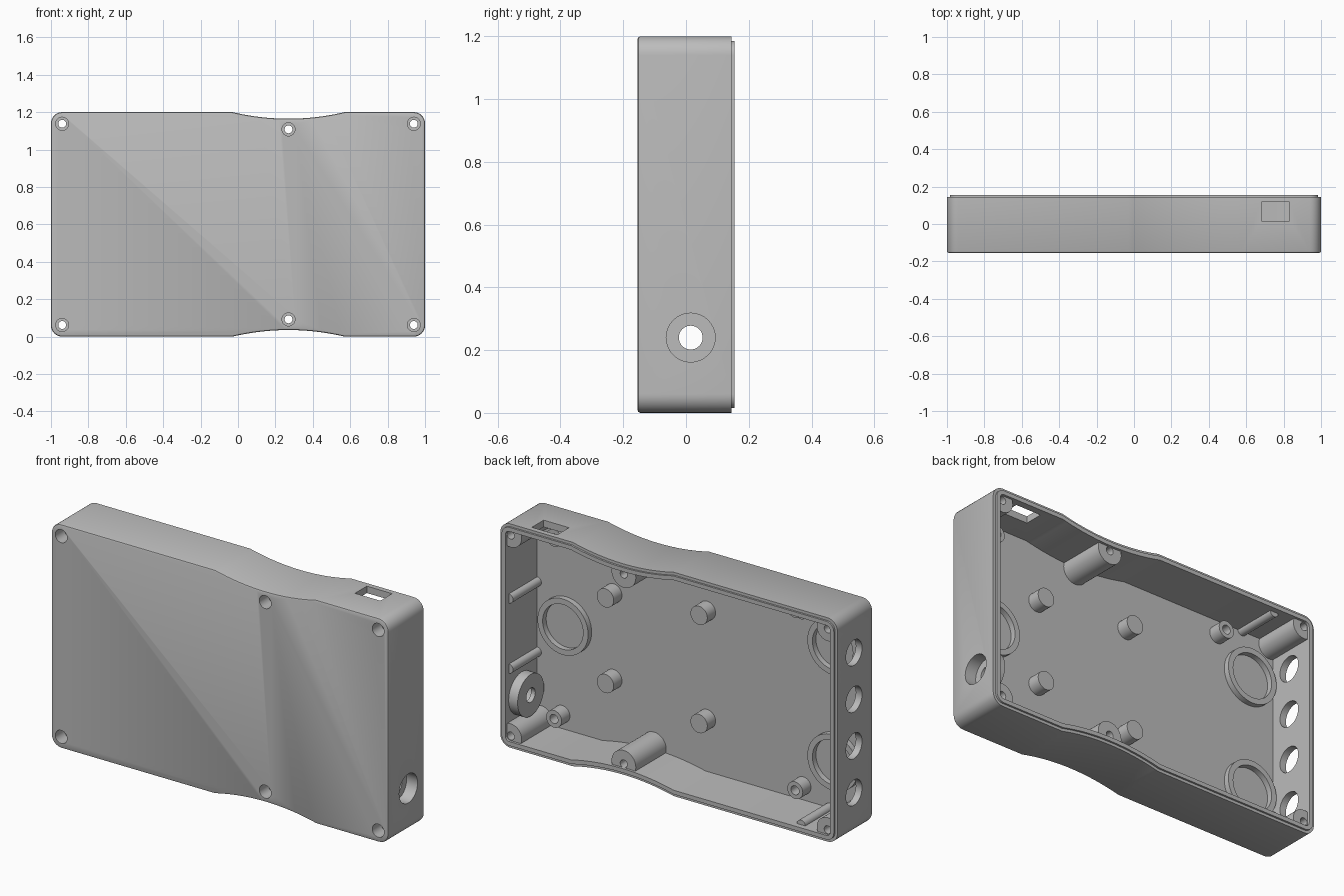
import bpy, bmesh, math
from mathutils import Matrix, Vector

cube = bpy.data.objects.get("Cube")
if cube:
    bpy.data.objects.remove(cube)

grey = bpy.data.materials.new("plain_grey")
grey.use_nodes = True
COLOR = (0.5, 0.5, 0.5, 1)
grey.diffuse_color = COLOR
grey.node_tree.nodes["Principled BSDF"].inputs["Base Color"].default_value = COLOR

FRONT, FLOOR, SHOULDER, BACK = -0.155, -0.115, 0.145, 0.155
HEIGHT, WALL, WAIST_X, SAG, ARC_R = 1.2, 0.037, 0.27, 0.035, 1.3


def finish(bm, name):
    bmesh.ops.recalc_face_normals(bm, faces=bm.faces)
    mesh = bpy.data.meshes.new(name)
    bm.to_mesh(mesh)
    bm.free()
    mesh.materials.append(grey)
    obj = bpy.data.objects.new(name, mesh)
    bpy.context.collection.objects.link(obj)
    return obj


def smooth(obj):
    bpy.ops.object.select_all(action='DESELECT')
    obj.select_set(True)
    bpy.context.view_layer.objects.active = obj
    bpy.ops.object.shade_smooth_by_angle(angle=math.radians(30))


def combine(target, tool, operation):
    # Apply a boolean and throw the tool away
    mod = target.modifiers.new("cut", 'BOOLEAN')
    mod.operation, mod.solver, mod.object = operation, 'EXACT', tool
    bpy.ops.object.select_all(action='DESELECT')
    bpy.context.view_layer.objects.active = target
    target.select_set(True)
    bpy.ops.object.modifier_apply(modifier=mod.name)
    bpy.data.objects.remove(tool)


def outline(inset):
    # Lower half, left to right, then mirrored for the upper half
    radius = max(0.06 - inset, 0.02)
    edge = 1 - inset

    def corner(side):
        pts = []
        for i in range(9):
            a = math.pi / 2 * i / 8
            pts.append((side * (edge - radius + radius * math.cos(a)),
                        inset + radius - radius * math.sin(a)))
        return pts

    arc_r, centre = ARC_R + inset, SAG - ARC_R
    half = math.sqrt(arc_r ** 2 - (inset - centre) ** 2)
    waist = []
    for i in range(25):
        dx = half * (i / 12 - 1)
        waist.append((WAIST_X + dx, centre + math.sqrt(arc_r ** 2 - dx * dx) + (SAG + inset - centre - arc_r)))
    low = corner(-1) + waist + corner(1)[::-1]
    return low + [(x, HEIGHT - z) for x, z in reversed(low)]


def slab(name, inset, y0, y1, bevel=0):
    bm = bmesh.new()
    face = bm.faces.new([bm.verts.new((x, y0, z)) for x, z in outline(inset)])
    rim = list(face.edges)
    out = bmesh.ops.extrude_face_region(bm, geom=[face], use_keep_orig=True)
    verts = [v for v in out["geom"] if isinstance(v, bmesh.types.BMVert)]
    bmesh.ops.translate(bm, verts=verts, vec=(0, y1 - y0, 0))
    bmesh.ops.recalc_face_normals(bm, faces=bm.faces)
    if bevel:
        bmesh.ops.bevel(bm, geom=rim, offset=bevel, segments=2, affect='EDGES', profile=0.5)
    return finish(bm, name)


def lathe(name, profile, place, along_x=False, closed=False, steps=32):
    # Spin (radius, depth) points about the y axis, or the x axis
    bm = bmesh.new()
    verts = [bm.verts.new((r, d, 0)) for r, d in profile]
    pairs = list(zip(verts, verts[1:])) + ([(verts[-1], verts[0])] if closed else [])
    edges = [bm.edges.new(p) for p in pairs]
    bmesh.ops.spin(bm, geom=verts + edges, axis=(0, 1, 0), cent=(0, 0, 0),
                   angle=math.tau, steps=steps)
    bmesh.ops.remove_doubles(bm, verts=bm.verts, dist=1e-5)
    turn = Matrix.Rotation(-math.pi / 2 if along_x else 0, 4, 'Z')
    bmesh.ops.transform(bm, matrix=Matrix.Translation(Vector(place)) @ turn, verts=bm.verts)
    return finish(bm, name)


def rod(name, radius, d0, d1, place, along_x=False):
    return lathe(name, [(0, d0), (radius, d0), (radius, d1), (0, d1)], place, along_x)


def box(name, centre, size):
    bm = bmesh.new()
    bmesh.ops.create_cube(bm, size=1)
    bmesh.ops.transform(bm, matrix=Matrix.Translation(Vector(centre)) @ Matrix.Diagonal((*size, 1)),
                        verts=bm.verts)
    return finish(bm, name)


# Case body with a stepped lip at the open back
case = slab("case", 0, FRONT, SHOULDER, bevel=0.01)
combine(case, slab("lip", 0.015, 0, BACK), 'UNION')

# Cavity, leaving screw posts and wall ribs standing
corners = [(x, z) for x in (-0.94, 0.94) for z in (0.062, HEIGHT - 0.062)]
middles = [(WAIST_X, 0.092), (WAIST_X, HEIGHT - 0.092)]
cavity = slab("cavity", WALL, FLOOR, 0.3)
for spots, radius in ((corners, 0.065), (middles, 0.072)):
    for x, z in spots:
        combine(cavity, rod("post", radius, -0.3, 0.142, (x, 0, z)), 'DIFFERENCE')
inner = 1 - WALL
for x, z in ((inner, 0.41), (inner, 0.786), (-0.77, WALL), (-0.77, HEIGHT - WALL)):
    combine(cavity, rod("rib", 0.025, -0.3, 0.125, (x, 0, z)), 'DIFFERENCE')
combine(case, cavity, 'DIFFERENCE')

# Screw holes with counterbores on the front
for x, z in corners + middles:
    profile = [(0, -0.3), (0.035, -0.3), (0.035, -0.08), (0.021, -0.08), (0.021, 0.3), (0, 0.3)]
    combine(case, lathe("screw_hole", profile, (x, 0, z)), 'DIFFERENCE')

# Four jack holes in the right wall, one socket bore in the left wall
for i in range(4):
    combine(case, rod("jack_hole", 0.068, -0.1, 0.1, (-1, 0.005, 0.225 + 0.25 * i), True), 'DIFFERENCE')
SOCKET = (0, 0.015, 0.24)
combine(case, rod("socket_bore", 0.078, 0.9, 1.1, SOCKET, True), 'DIFFERENCE')

# Port slot in the top wall
combine(case, box("port_slot", (0.757, 0.067, HEIGHT), (0.15, 0.1, 0.2)), 'DIFFERENCE')
smooth(case)

# Recessed socket boss inside the left wall
smooth(lathe("socket_boss", [(0.038, 0.91), (0.112, 0.91), (0.112, 0.975), (0.078, 0.975),
                             (0.078, 0.935), (0.038, 0.935)], SOCKET, True, True))

# Solid board pegs on the floor
for x, z in ((0.51, 0.845), (0.51, 0.386), (-0.045, 0.9), (-0.045, 0.32)):
    smooth(rod("board_peg", 0.05, FLOOR - 0.01, FLOOR + 0.07, (x, 0, z)))

# Hollow standoffs near the corners
for x in (0.815, -0.615):
    for z in (0.115, HEIGHT - 0.115):
        smooth(lathe("standoff", [(0, FLOOR - 0.01), (0.046, FLOOR - 0.01), (0.046, FLOOR + 0.07),
                                  (0.024, FLOOR + 0.07), (0.024, FLOOR + 0.002), (0, FLOOR + 0.002)],
                     (x, 0, z)))

# Raised floor rings
for x, z in ((0.79, 0.6), (-0.81, 0.92), (-0.81, 0.3)):
    smooth(lathe("floor_ring", [(0.12, FLOOR - 0.01), (0.15, FLOOR - 0.01),
                                (0.15, FLOOR + 0.03), (0.12, FLOOR + 0.03)],
                 (x, 0, z), closed=True, steps=48))
